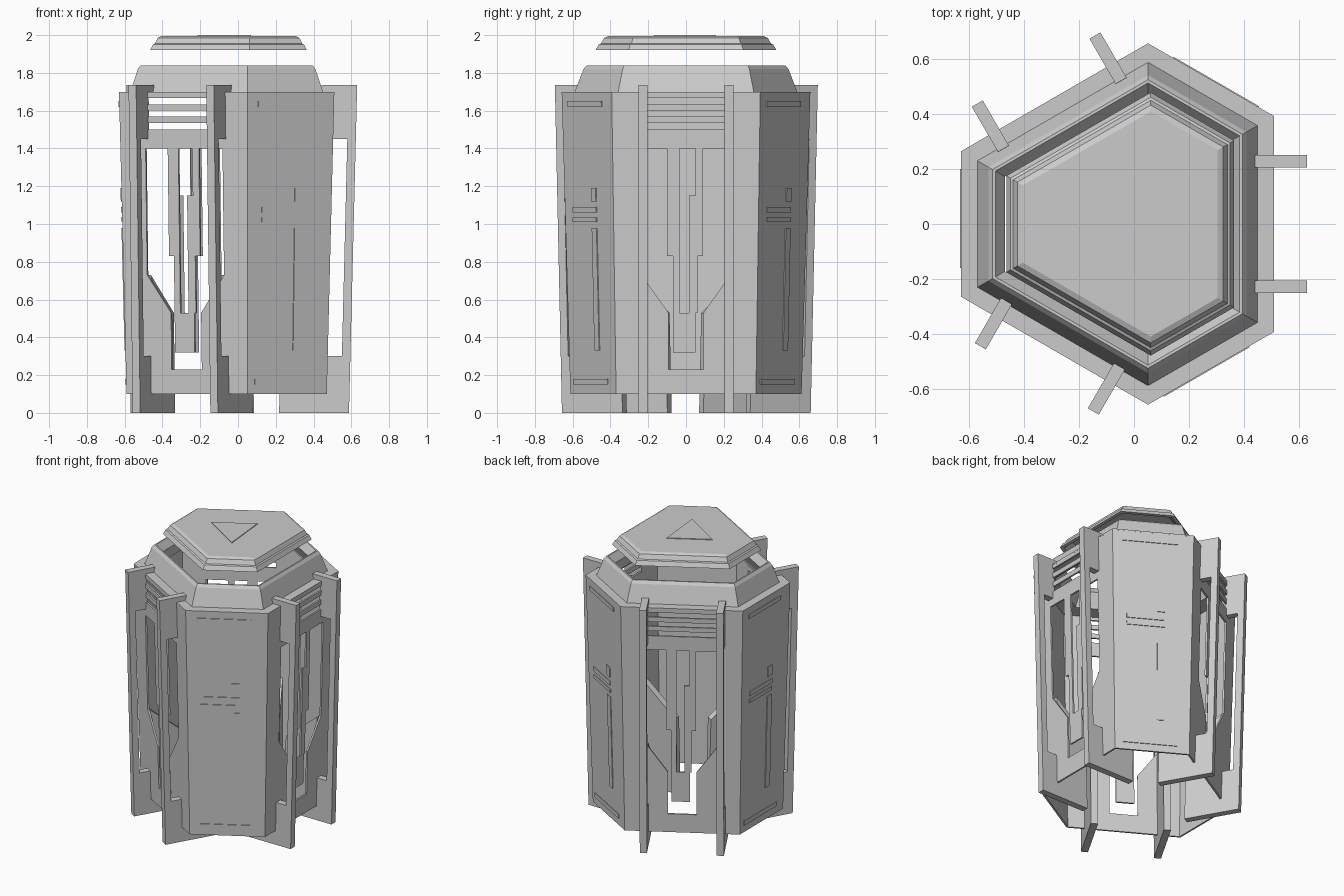
import bpy, bmesh, math
from mathutils import Vector

if "Cube" in bpy.data.objects:
    bpy.data.objects.remove(bpy.data.objects["Cube"])

CX = -0.023                 # centre of the three-fold plan
LONG, SHORT = 0.533, 0.607  # distance to long and short sides at z = 1.7
LONG_HALF = (SHORT - LONG / 2) / math.sin(math.radians(60))
SHORT_HALF = (LONG - SHORT / 2) / math.sin(math.radians(60))
MITRE = math.tan(math.radians(30))
LEAN = 0.025


def make(name, verts, faces):
    bm = bmesh.new()
    vs = [bm.verts.new(v) for v in verts]
    for f in faces:
        bm.faces.new([vs[i] for i in f])
    bmesh.ops.recalc_face_normals(bm, faces=bm.faces)
    me = bpy.data.meshes.new(name)
    bm.to_mesh(me)
    bm.free()
    ob = bpy.data.objects.new(name, me)
    bpy.context.collection.objects.link(ob)
    return ob


def place(angle, dist, t, off, z):
    """Point on a leaning side: t along it, off outwards from it."""
    a = math.radians(angle)
    r = dist - LEAN * (1.7 - z) + off
    return Vector((CX + r * math.cos(a) - t * math.sin(a),
                   r * math.sin(a) + t * math.cos(a), z))


def prism(name, near, far):
    n = len(near)
    faces = [list(range(n)), list(range(n, 2 * n))]
    faces += [[i, (i + 1) % n, n + (i + 1) % n, n + i] for i in range(n)]
    return make(name, near + far, faces)


def slab(name, angle, dist, poly, o0, o1, edge=9.0):
    """Outline in (t, z) thickened from o0 to o1; points at edge are mitred."""
    def layer(off):
        out = []
        for t, z in poly:
            if abs(t) >= edge - 1e-4:
                t += math.copysign(1, t) * MITRE * (off - LEAN * (1.7 - z))
            out.append(place(angle, dist, t, off, z))
        return out
    return prism(name, layer(o0), layer(o1))


def rect(t0, t1, z0, z1):
    return [(t0, z0), (t1, z0), (t1, z1), (t0, z1)]


def hex_loop(inset, z):
    pts = []
    for k in range(6):
        d0, d1 = (LONG, SHORT) if k % 2 == 0 else (SHORT, LONG)
        d0, d1 = d0 - inset, d1 - inset
        t = (d1 - d0 / 2) / math.sin(math.radians(60))
        a = math.radians(60 * k)
        pts.append((CX + d0 * math.cos(a) - t * math.sin(a),
                    d0 * math.sin(a) + t * math.cos(a), z))
    return pts


def hex_shell(name, profile, closed=True):
    """Hexagonal ring (closed profile) or capped solid from (inset, z)."""
    verts = [p for ins, z in profile for p in hex_loop(ins, z)]
    n = len(profile)
    faces = []
    for i in range(n if closed else n - 1):
        j = (i + 1) % n
        for k in range(6):
            m = (k + 1) % 6
            faces.append([i * 6 + k, i * 6 + m, j * 6 + m, j * 6 + k])
    if not closed:
        faces += [list(range(6)), list(range(n * 6 - 6, n * 6))]
    return make(name, verts, faces)


E, S = LONG_HALF, SHORT_HALF
half_u = [(0.092, 0.23), (0.092, 0.53), (0.235, 0.73), (0.235, 1.7), (E, 1.7), (E, 0.1)]
frame = half_u + [(-t, z) for t, z in reversed(half_u)]
# fin outline as (off, z), with a gusset reaching inside the body
fin = [(-0.25, 0), (0.12, 0), (0.12, 1.735), (-0.07, 1.735), (-0.07, 1.7),
       (-0.012, 1.7), (-0.012, 1.45), (0.075, 1.45), (0.075, 0.3),
       (-0.005, 0.3), (-0.005, 0.73), (-0.25, 0.53)]
fin[9:11] = [(0.0, 0.3), (-0.012, 0.73)]
# fin positions along each long side
fin_t = [(-0.228, 0.228), (-0.24, 0.255), (-0.242, 0.233)]
# hanging strip with a stepped slot
left_strip = [(-0.07, 0.32), (0.05, 0.32), (0.05, 0.53), (-0.035, 0.53),
              (-0.035, 1.4), (-0.1, 1.4), (-0.1, 0.83), (-0.07, 0.83)]
right_strip = [(0.015, 0.53), (0.06, 0.53), (0.06, 0.83), (0.09, 0.83),
               (0.09, 1.4), (0.05, 1.4), (0.05, 1.15), (0.015, 1.15)]
relief = [rect(0.03, 0.08, 0.33, 0.98), rect(-0.17, 0.08, 1.01, 1.035),
          rect(-0.17, 0.08, 1.06, 1.09), rect(0.03, 0.08, 1.12, 1.19),
          rect(-0.2, 0.16, 1.62, 1.65), rect(-0.2, 0.16, 0.15, 0.18)]

for i in range(3):
    a = 120 * i
    # open side: frame, lintel, louvres, hanging strip
    slab(f"side_frame_{i}", a, LONG, frame, -0.012, 0, E)
    slab(f"lintel_{i}", a, LONG, rect(-0.235, 0.235, 1.4, 1.5), -0.012, 0)
    for k, z in enumerate((1.535, 1.6, 1.667)):
        slab(f"louvre_{i}_{k}", a, LONG, rect(-0.235, 0.235, z, z + 0.033), -0.012, 0)
    slab(f"strip_left_{i}", a, LONG, left_strip, -0.012, 0)
    slab(f"strip_right_{i}", a, LONG, right_strip, -0.012, 0)
    # pair of fins
    for side, t in zip(("left", "right"), fin_t[i]):
        prism(f"fin_{i}_{side}",
              [place(a, LONG, t - 0.023, o, z) for o, z in fin],
              [place(a, LONG, t + 0.023, o, z) for o, z in fin])
    # closed side panel with shallow relief
    slab(f"closed_panel_{i}", a + 60, SHORT,
         [(-S, 0.1), (S, 0.1), (S, 1.7), (-S, 1.7)], -0.012, 0, S)
    for k, r in enumerate(relief):
        slab(f"panel_relief_{i}_{k}", a + 60, SHORT, r, -0.006, 0.005)

# shelf on top of the walls, sloped collar, floating cap
hex_shell("wall_top", [(0.0, 1.7), (0.0, 1.69), (0.12, 1.69), (0.12, 1.7)])
hex_shell("roof_collar", [(0.06, 1.7), (0.10, 1.82), (0.115, 1.84),
                          (0.125, 1.84), (0.16, 1.79), (0.12, 1.7)])
cap = hex_shell("roof_cap", [(0.225, 1.975), (0.18, 1.92), (0.155, 1.92),
                             (0.17, 1.95), (0.18, 1.955), (0.195, 1.985),
                             (0.215, 1.995)], False)
cap.location.x = 0.01

# thin triangular inlay on the cap
tri = [(-0.215, 0.01), (0.07, -0.17), (0.04, 0.16)]
prism("cap_inlay", [Vector((x, y, 1.99)) for x, y in tri],
      [Vector((x, y, 2.0)) for x, y in tri])
